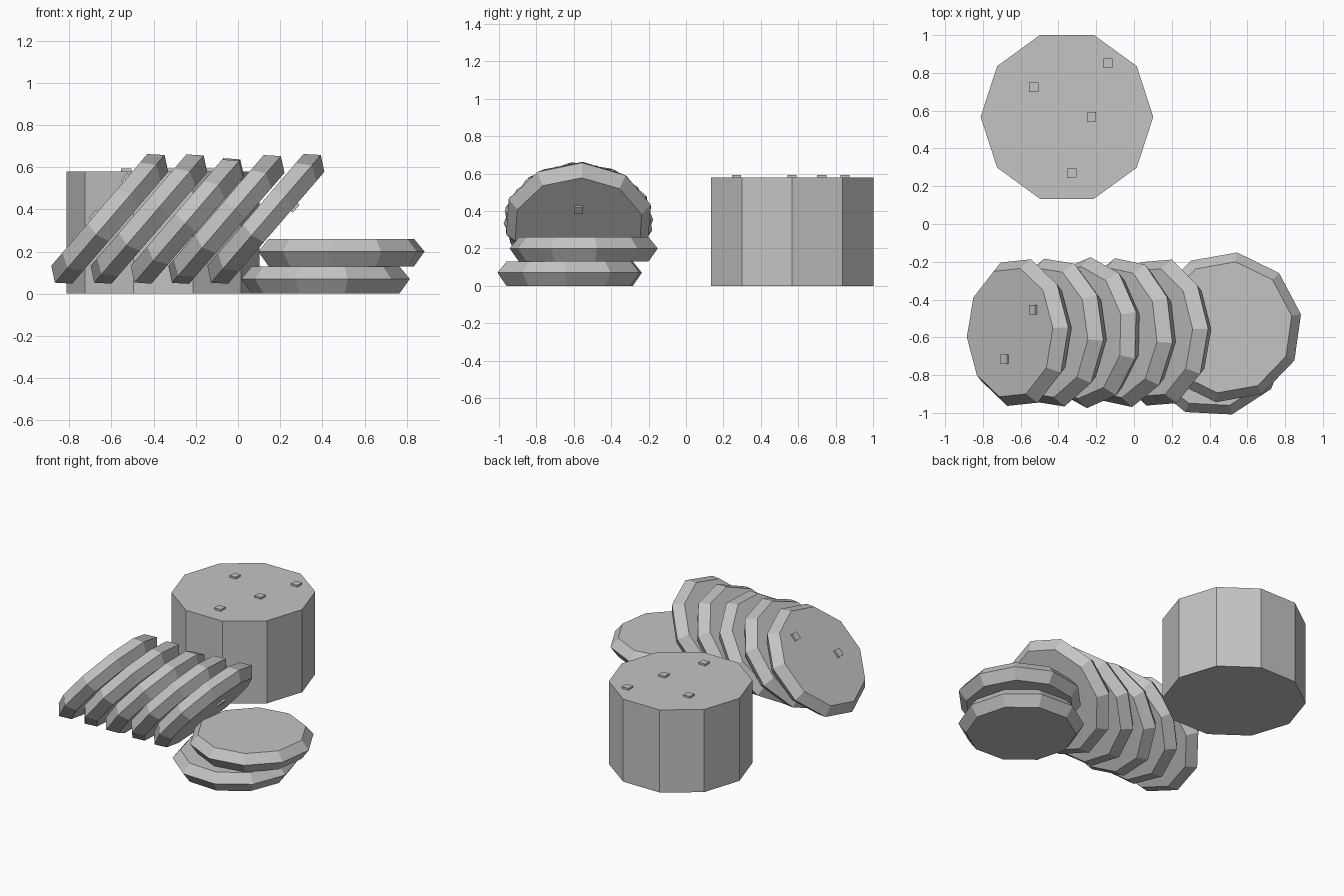
import bpy, bmesh, math
from mathutils import Matrix

if "Cube" in bpy.data.objects:
    bpy.data.objects.remove(bpy.data.objects["Cube"])

grey = bpy.data.materials.new("plain grey")
grey.diffuse_color = (0.55, 0.55, 0.55, 1)
grey.use_nodes = True
grey.node_tree.nodes["Principled BSDF"].inputs["Base Color"].default_value = grey.diffuse_color
SIDES = 10


def finish(name, bm, matrix):
    bmesh.ops.recalc_face_normals(bm, faces=bm.faces)
    mesh = bpy.data.meshes.new(name)
    bm.to_mesh(mesh)
    bm.free()
    mesh.materials.append(grey)
    ob = bpy.data.objects.new(name, mesh)
    ob.matrix_world = matrix
    bpy.context.collection.objects.link(ob)
    return ob


def lathe(name, profile, spin, matrix):
    """Ten-sided solid from (radius, z) rings, capped at both ends."""
    bm = bmesh.new()
    rings = []
    for r, z in profile:
        angles = [math.radians(spin) + math.tau * i / SIDES for i in range(SIDES)]
        rings.append([bm.verts.new((r * math.cos(a), r * math.sin(a), z)) for a in angles])
    for a, b in zip(rings, rings[1:]):
        for i in range(SIDES):
            j = (i + 1) % SIDES
            bm.faces.new((a[i], a[j], b[j], b[i]))
    bm.faces.new(rings[0])
    bm.faces.new(rings[-1])
    return finish(name, bm, matrix)


def chip(name, matrix, x, y, z):
    """Small square fleck sitting on a surface at local height z."""
    bm = bmesh.new()
    bmesh.ops.create_cube(bm, size=1)
    bmesh.ops.scale(bm, vec=(0.05, 0.05, 0.026), verts=bm.verts)
    return finish(name, bm, matrix @ Matrix.Translation((x, y, z)))


disc = [(0.35, -0.065), (0.4, 0.005), (0.35, 0.065)]

# Tall uncut block with flecks on top
block = Matrix.Translation((-0.355, 0.567, 0))
lathe("uncut_block", [(0.457, 0), (0.457, 0.58)], 0, block)
for x, y in [(-0.175, 0.158), (0.215, 0.283), (0.13, 0), (0.025, -0.297)]:
    chip("block_fleck", block, x, y, 0.58)

# Two slices lying flat
lathe("lower_flat_slice", disc, -3, Matrix.Translation((0.415, -0.622, 0.065)))
lathe("upper_flat_slice", disc, 10, Matrix.Translation((0.49, -0.547, 0.195)))

# Row of five leaning slices
tilt = Matrix.Rotation(math.radians(-49.3), 4, 'Y')
leaning = [(-0.608, 0.355, 4), (-0.422, 0.354, -6), (-0.24, 0.345, 16),
           (-0.055, 0.352, -8), (0.132, 0.355, 3)]
places = []
for x, z, spin in leaning:
    m = Matrix.Translation((x, -0.575, z)) @ tilt
    places.append(m)
    lathe("leaning_slice", [(r, h if abs(h) > 0.01 else 0) for r, h in disc], spin, m)

# Flecks on the outer faces of the row
for x, y in [(0.195, 0.12), (-0.035, -0.14)]:
    chip("slice_fleck", places[0], x, y, 0.065)
chip("slice_fleck", places[-1], 0.13, 0, -0.065)
